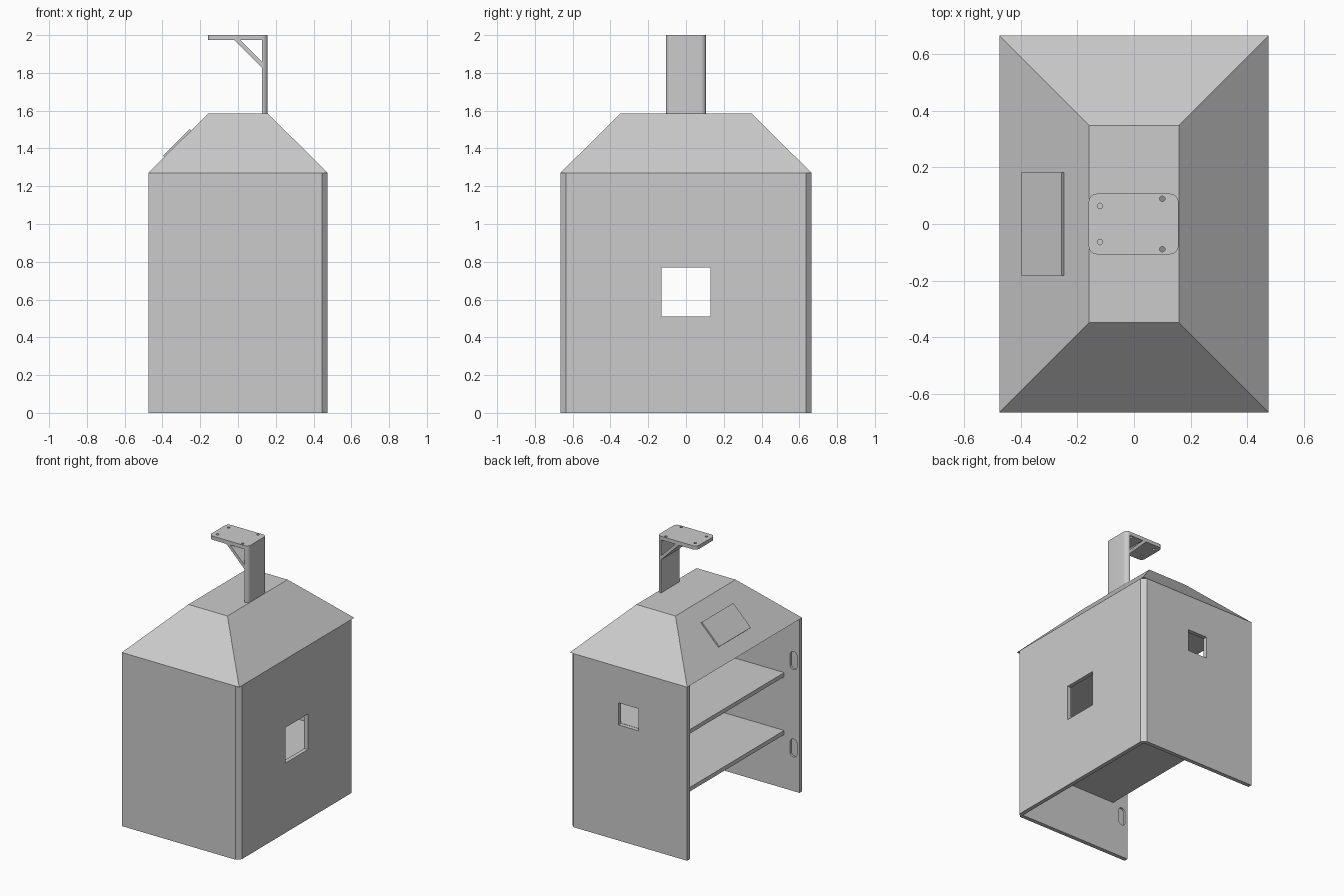
import bpy, bmesh, math
from mathutils import Vector

if "Cube" in bpy.data.objects:
    bpy.data.objects.remove(bpy.data.objects["Cube"])


def prism(name, pts, axis, lo, hi):
    """Extrude a 2D outline along an axis ('y': pts are x,z; 'x': pts are y,z; 'z': pts are x,y)."""
    place = {'x': lambda a, b, c: (c, a, b),
             'y': lambda a, b, c: (a, c, b),
             'z': lambda a, b, c: (a, b, c)}[axis]
    bm = bmesh.new()
    face = bm.faces.new([bm.verts.new(place(a, b, lo)) for a, b in pts])
    ext = bmesh.ops.extrude_face_region(bm, geom=[face])
    moved = [g for g in ext['geom'] if isinstance(g, bmesh.types.BMVert)]
    bmesh.ops.translate(bm, verts=moved, vec=Vector(place(0, 0, hi - lo)))
    bmesh.ops.recalc_face_normals(bm, faces=bm.faces[:])
    mesh = bpy.data.meshes.new(name)
    bm.to_mesh(mesh)
    bm.free()
    ob = bpy.data.objects.new(name, mesh)
    bpy.context.collection.objects.link(ob)
    return ob


def rect(x0, x1, y0, y1):
    return [(x0, y0), (x1, y0), (x1, y1), (x0, y1)]


def rounded(x0, x1, y0, y1, r, n=8):
    """Rectangle outline with rounded corners."""
    pts = []
    corners = [(x1 - r, y1 - r), (x0 + r, y1 - r), (x0 + r, y0 + r), (x1 - r, y0 + r)]
    for k, (cx, cy) in enumerate(corners):
        for i in range(n + 1):
            a = math.pi / 2 * (k + i / n)
            pts.append((cx + r * math.cos(a), cy + r * math.sin(a)))
    return pts


def circle(cx, cy, r, n=20):
    return [(cx + r * math.cos(2 * math.pi * i / n), cy + r * math.sin(2 * math.pi * i / n))
            for i in range(n)]


def cut(ob, cutters):
    """Subtract the cutters and remove them."""
    bpy.context.view_layer.objects.active = ob
    for c in cutters:
        c.hide_render = True
        mod = ob.modifiers.new("cut", 'BOOLEAN')
        mod.operation, mod.solver, mod.object = 'DIFFERENCE', 'EXACT', c
        bpy.ops.object.modifier_apply(modifier=mod.name)
        bpy.data.objects.remove(c, do_unlink=True)


X, Y, T = 0.475, 0.665, 0.03        # half width, half depth, wall thickness
EAVE, TOP = 1.27, 1.585

# Three walls, open at -x, chamfered outer corners
walls = prism("walls", [(-X, -Y), (X - T, -Y), (X, -Y + T), (X, Y - T), (X - T, Y), (-X, Y),
                        (-X, Y - T), (X - T, Y - T), (X - T, -Y + T), (-X, -Y + T)],
              'z', 0, EAVE)
cutters = [prism("side_window_cutter", rect(-0.13, 0.13, 0.51, 0.77), 'x', 0.4, 0.5),
           prism("back_window_cutter", rect(-0.08, 0.08, 0.845, 1.007), 'y', 0.6, 0.7)]
# Blind slots inside the end walls
for z in (0.315, 0.955):
    slot = rounded(-0.454, -0.398, z - 0.066, z + 0.066, 0.0279)
    for lo, hi in ((-0.65, -0.6), (0.6, 0.65)):
        cutters.append(prism("slot_cutter", slot, 'y', lo, hi))
cut(walls, cutters)

# Shelves
for z in (EAVE / 3, 2 * EAVE / 3):
    prism("shelf", rect(-0.35, X - T, -Y + T, Y - T), 'z', z - 0.03, z)

# Hipped roof with a flat top
roof = prism("roof", rect(-X, X, -Y, Y), 'z', EAVE, TOP)
for v in roof.data.vertices:
    if v.co.z > EAVE + 0.1:
        v.co.x *= 0.158 / X
        v.co.y *= 0.348 / Y

# Thin panel on the open-side slope
u, n = Vector((1, 1)).normalized(), Vector((-1, 1)).normalized()
foot = Vector((-0.39, EAVE + X - 0.39))
corners = [foot - n * 0.002, foot + u * 0.2 - n * 0.002, foot + u * 0.2 + n * 0.01, foot + n * 0.01]
prism("roof_panel", [tuple(c) for c in corners], 'y', -0.182, 0.182)

# Mounting bracket: post, drilled plate, diagonal brace
R = 0.03
plan = rounded(-0.16, 0.157, -0.107, 0.107, R)
plate = prism("bracket_plate", plan, 'z', 1.973, 2.0)
cut(plate, [prism("hole_cutter", circle(x, s * y, 0.0095), 'z', 1.9, 2.1)
            for x, y in ((-0.12, 0.064), (0.1, 0.089)) for s in (-1, 1)])
post = prism("bracket_post", [p for p in plan if p[0] > 0.1269], 'z', TOP, 1.973)
prism("bracket_brace", [(-0.018, 1.973), (0.012, 1.973), (0.127, 1.858), (0.127, 1.828)],
      'y', -0.107, 0.107)

for ob in (plate, post):
    bpy.ops.object.select_all(action='DESELECT')
    ob.select_set(True)
    bpy.context.view_layer.objects.active = ob
    bpy.ops.object.shade_smooth_by_angle(angle=math.radians(30))
